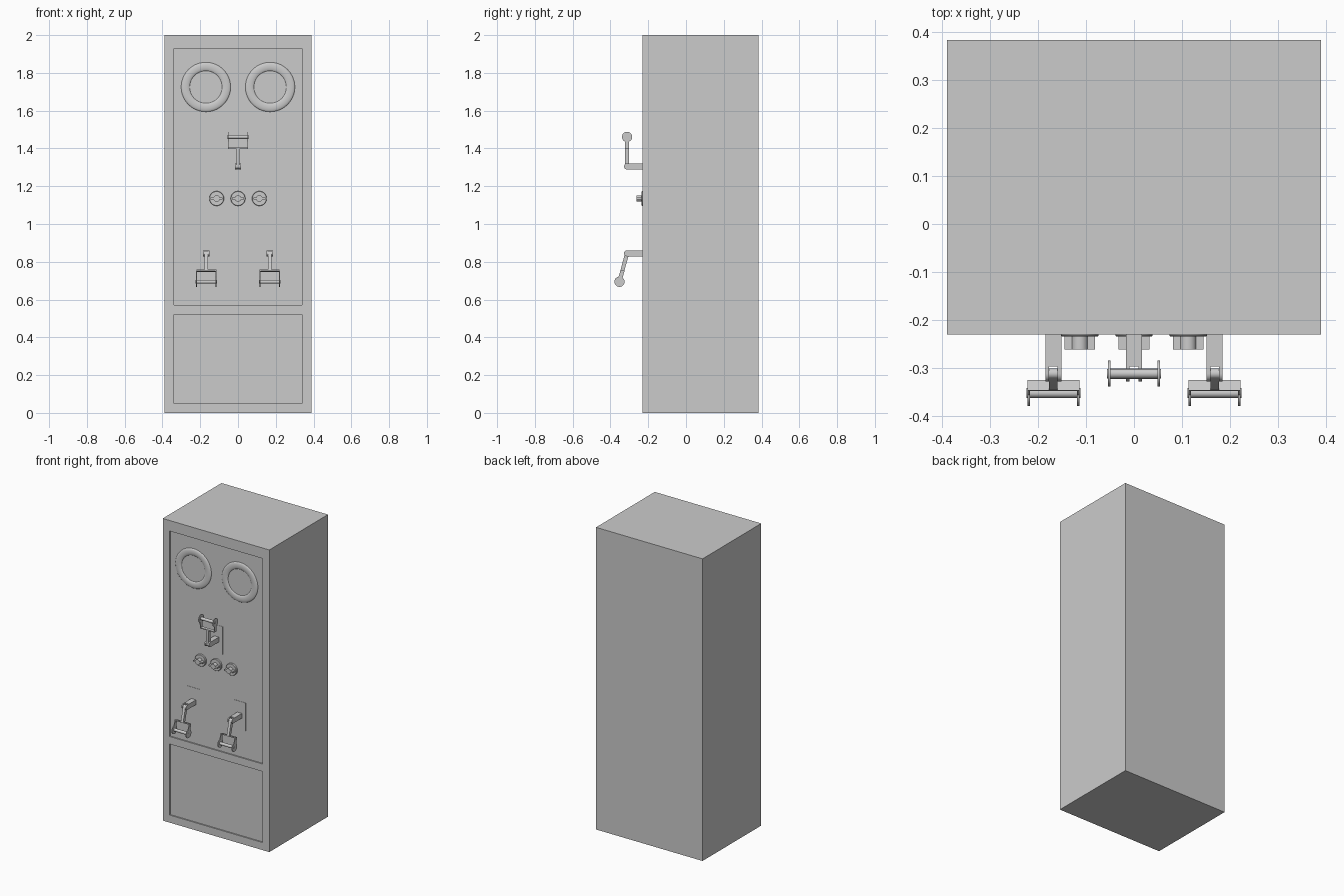
import bpy, bmesh
from math import radians, pi, cos, sin
from mathutils import Matrix, Vector

if "Cube" in bpy.data.objects:
    bpy.data.objects.remove(bpy.data.objects["Cube"])

FRONT = -0.23          # cabinet front plane
PANEL = FRONT + 0.008  # recessed panel plane


def finish(name, bm, mat=Matrix(), smooth=False):
    bmesh.ops.recalc_face_normals(bm, faces=bm.faces[:])
    bm.transform(mat)
    me = bpy.data.meshes.new(name)
    bm.to_mesh(me)
    bm.free()
    ob = bpy.data.objects.new(name, me)
    bpy.context.collection.objects.link(ob)
    if smooth:
        bpy.ops.object.select_all(action='DESELECT')
        ob.select_set(True)
        bpy.context.view_layer.objects.active = ob
        bpy.ops.object.shade_smooth_by_angle(angle=radians(35))
    return ob


def box(name, x, y, z, mat=Matrix()):
    bm = bmesh.new()
    bmesh.ops.create_cube(bm, size=1)
    for v in bm.verts:
        v.co = Vector(r[0] + (c + 0.5) * (r[1] - r[0]) for c, r in zip(v.co, (x, y, z)))
    return finish(name, bm, mat)


def prism(name, pts, x0, x1, mat=Matrix()):
    """Extrude a closed (y, z) profile along x."""
    bm = bmesh.new()
    f = bm.faces.new([bm.verts.new((x0, y, z)) for y, z in pts])
    new = bmesh.ops.extrude_face_region(bm, geom=[f])['geom']
    bmesh.ops.translate(bm, vec=(x1 - x0, 0, 0),
                        verts=[v for v in new if isinstance(v, bmesh.types.BMVert)])
    return finish(name, bm, mat, True)


def arc(cy, cz, r, a0, a1, n):
    return [(cy + r * cos(radians(a0 + (a1 - a0) * i / n)),
             cz + r * sin(radians(a0 + (a1 - a0) * i / n))) for i in range(n + 1)]


def lathe(name, profile, mat, n=64):
    """Spin an (r, y) profile around the y axis."""
    bm = bmesh.new()
    vs = [bm.verts.new((r, y, 0)) for r, y in profile]
    es = [bm.edges.new(p) for p in zip(vs, vs[1:])]
    bmesh.ops.spin(bm, geom=vs + es, axis=(0, 1, 0), cent=(0, 0, 0),
                   angle=2 * pi, steps=n, use_duplicate=False)
    bmesh.ops.remove_doubles(bm, verts=bm.verts[:], dist=1e-5)
    return finish(name, bm, mat, True)


# Cabinet with two recessed front panels
cabinet = box("cabinet", (-0.39, 0.39), (FRONT, 0.384), (0, 2))
for z0, z1 in ((0.57, 1.93), (0.05, 0.52)):
    cut = box("panel_cutter", (-0.34, 0.34), (FRONT - 0.1, PANEL), (z0, z1))
    cut.hide_render = True
    mod = cabinet.modifiers.new("panel", 'BOOLEAN')
    mod.object = cut
    mod.solver = 'EXACT'
    bpy.context.view_layer.objects.active = cabinet
    bpy.ops.object.modifier_apply(modifier=mod.name)
    bpy.data.objects.remove(cut)

# Round gauges: domed bezel and glass
for x in (-0.17, 0.17):
    at = Matrix.Translation((x, PANEL, 1.725))
    bezel = [(0.108 + 0.023 * cos(radians(a)), -0.008 * sin(radians(a)))
             for a in range(0, 181, 15)]
    lathe("gauge_bezel", bezel, at)
    lathe("gauge_glass", [(0.087, -0.002), (0, -0.002)], at)

# Rotary knobs: disc, hub and grip bar
for x in (-0.113, 0, 0.113):
    at = Matrix.Translation((x, PANEL, 1.135))
    lathe("knob_disc", [(0.039, 0), (0.039, -0.011), (0.037, -0.013), (0, -0.013)], at, 32)
    lathe("knob_hub", [(0.017, -0.01), (0.017, -0.04), (0, -0.04)], at, 24)
    box("knob_grip", (-0.032, 0.032), (-0.04, -0.01), (-0.005, 0.005), at)


def lever(x, z, tilt):
    """Bracket fixed to the panel plus a stirrup handle rotated about its pivot."""
    base = Matrix.Translation((x, -0.312, z))
    back = PANEL + 0.312
    box("lever_plate", (-0.045, 0.045), (back - 0.002, back + 0.002), (-0.092, 0.092), base)
    box("lever_bracket", (-0.017, 0.017), (0.015, back), (-0.016, 0.016), base)
    cheek = [(0.016, 0.016)] + arc(0, 0, 0.016, 90, 270, 12) + [(0.016, -0.016)]
    for s in (-1, 1):
        prism("bracket_cheek", cheek, s * 0.009, s * 0.017, base)

    turn = base @ Matrix.Rotation(tilt, 4, 'X')
    stem = arc(0, 0, 0.011, 180, 360, 10) + [(0.01, 0.096), (-0.01, 0.096)]
    prism("lever_stem", stem, -0.009, 0.009, turn)
    # stirrup: cross strap, side straps ending in discs, grip rod
    box("stirrup_base", (-0.053, 0.053), (-0.011, 0.011), (0.093, 0.099), turn)
    side = [(0.010, 0.093)] + arc(0, 0.156, 0.027, -65, 245, 28) + [(-0.010, 0.093)]
    for s in (-1, 1):
        prism("stirrup_side", side, s * 0.049, s * 0.054, turn)
    rod = arc(0, 0.156, 0.010, 0, 345, 23)
    prism("grip_rod", rod, -0.056, 0.056, turn)


# One lever up, two levers pulled down
lever(0, 1.305, 0)
for x in (-0.168, 0.168):
    lever(x, 0.845, radians(165))
